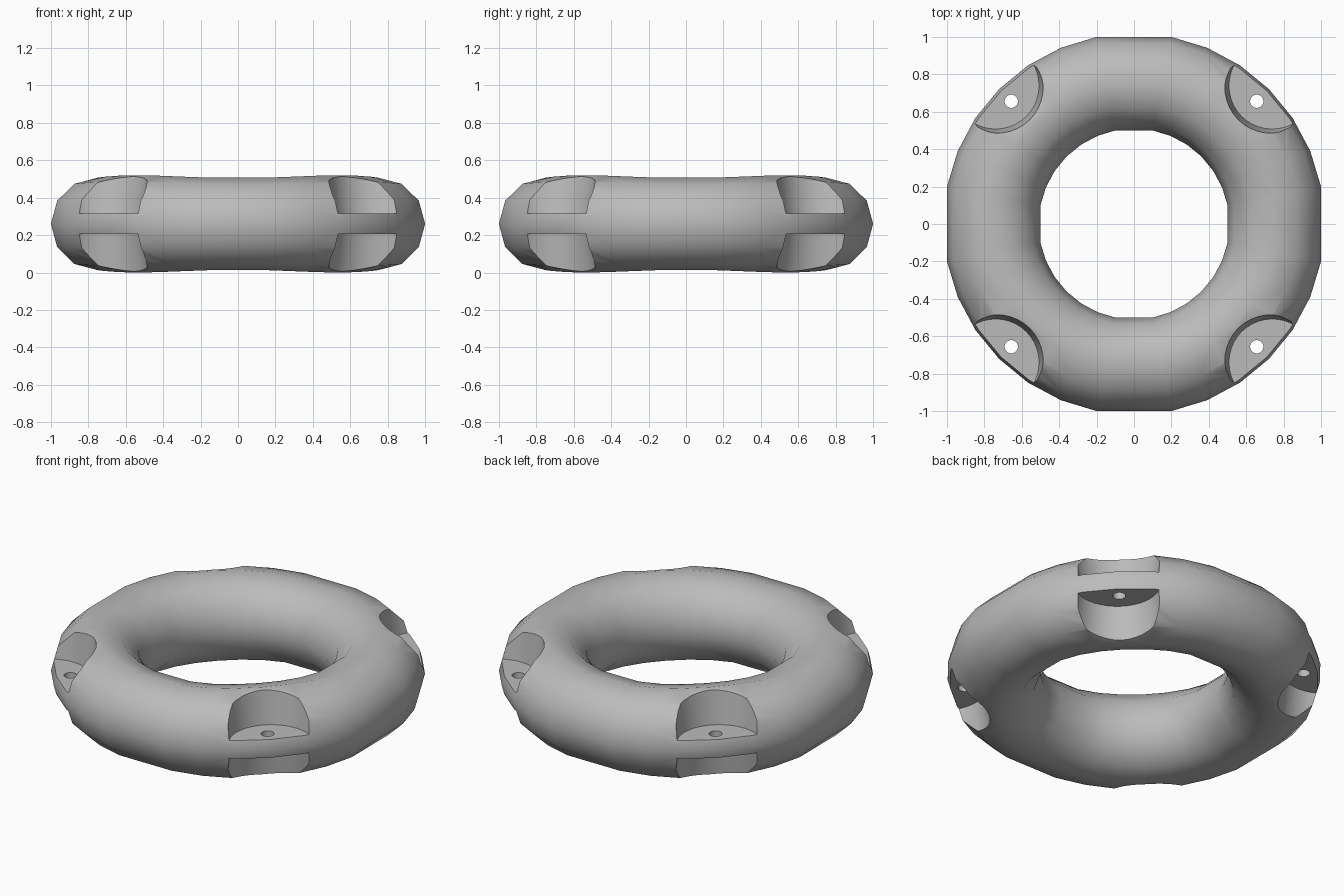
import bpy, bmesh, math
from mathutils import Matrix, Vector

cube = bpy.data.objects.get("Cube")
if cube:
    bpy.data.objects.remove(cube, do_unlink=True)

MID = 0.26      # height of the ring's centre plane
MAJOR, TUBE = 0.765, 0.255
SIDES = 12

grey = bpy.data.materials.new("plain_grey")
grey.use_nodes = True
colour = (0.5, 0.5, 0.5, 1)
grey.diffuse_color = colour
grey.node_tree.nodes["Principled BSDF"].inputs["Base Color"].default_value = colour


def make_object(name, bm):
    bmesh.ops.recalc_face_normals(bm, faces=bm.faces)
    mesh = bpy.data.meshes.new(name)
    bm.to_mesh(mesh)
    bm.free()
    mesh.materials.append(grey)
    obj = bpy.data.objects.new(name, mesh)
    bpy.context.collection.objects.link(obj)
    return obj


# Ring body: one long span facing each axis, shorter spans between
bm = bmesh.new()
angles = [90 * q + 11.25 * k for q in range(4) for k in range(1, 8)]
loops = []
for deg in angles:
    a = math.radians(deg)
    height = 0.2525 - 0.0075 * math.cos(4 * a)
    loop = []
    for s in range(SIDES):
        t = math.tau * s / SIDES
        r = MAJOR + TUBE * math.cos(t)
        loop.append(bm.verts.new((r * math.cos(a), r * math.sin(a),
                                  MID + height * math.sin(t))))
    loops.append(loop)
for i, here in enumerate(loops):
    after = loops[(i + 1) % len(loops)]
    for s in range(SIDES):
        n = (s + 1) % SIDES
        bm.faces.new((here[s], after[s], after[n], here[n]))
ring = make_object("ring_body", bm)

# Cutters: tapered pockets above and below each mounting ear, and bolt holes
pockets, holes = bmesh.new(), bmesh.new()
for q in range(4):
    a = math.radians(45 + 90 * q)
    out = Vector((math.cos(a), math.sin(a), 0))
    for side in (1, -1):
        centre = out * 1.046 + Vector((0, 0, MID + side * 0.205))
        radii = (0.232, 0.271) if side > 0 else (0.271, 0.232)
        bmesh.ops.create_cone(pockets, cap_ends=True, segments=40,
                              radius1=radii[0], radius2=radii[1], depth=0.3,
                              matrix=Matrix.Translation(centre))
    bmesh.ops.create_cone(holes, cap_ends=True, segments=16,
                          radius1=0.036, radius2=0.036, depth=0.4,
                          matrix=Matrix.Translation(out * 0.928 + Vector((0, 0, MID))))

for name, cutter_bm in (("pocket_cutter", pockets), ("bolt_hole_cutter", holes)):
    cutter = make_object(name, cutter_bm)
    cut = ring.modifiers.new(name, "BOOLEAN")
    cut.operation = "DIFFERENCE"
    cut.solver = "EXACT"
    cut.object = cutter
    bpy.context.view_layer.objects.active = ring
    bpy.ops.object.modifier_apply(modifier=cut.name)
    bpy.data.objects.remove(cutter, do_unlink=True)

# Smooth tube with crisp pocket edges
bpy.ops.object.select_all(action="DESELECT")
ring.select_set(True)
bpy.context.view_layer.objects.active = ring
bpy.ops.object.shade_smooth_by_angle(angle=math.radians(35))
